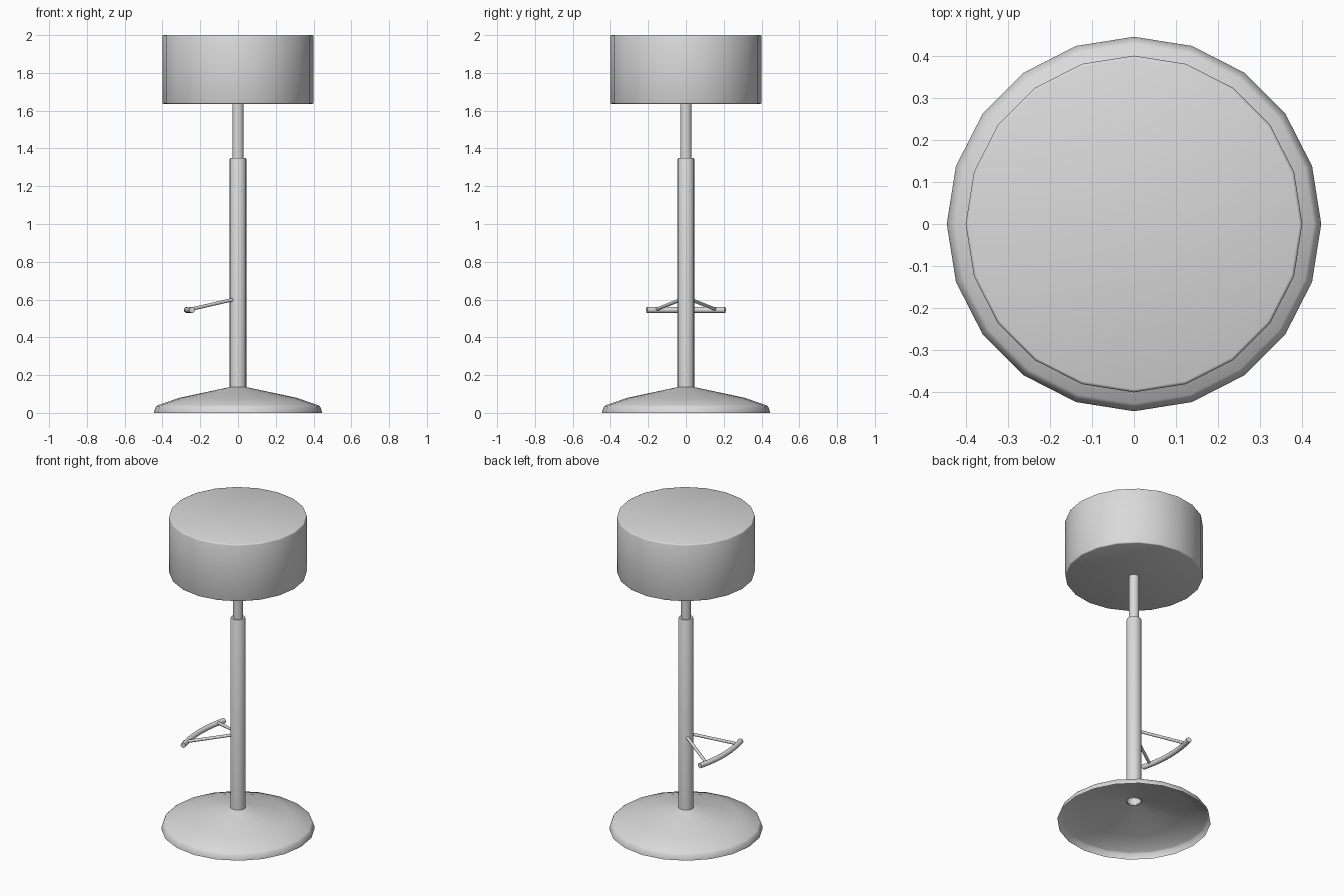
import bpy
import math
from mathutils import Vector

cube = bpy.data.objects.get("Cube")
if cube:
    bpy.data.objects.remove(cube, do_unlink=True)

grey = bpy.data.materials.new("light_grey")
grey.use_nodes = True
grey.diffuse_color = (0.7, 0.7, 0.7, 1)
grey.node_tree.nodes["Principled BSDF"].inputs["Base Color"].default_value = (0.7, 0.7, 0.7, 1)


def make_object(name, verts, faces, angle=40):
    mesh = bpy.data.meshes.new(name)
    mesh.from_pydata(verts, [], faces)
    mesh.materials.append(grey)
    obj = bpy.data.objects.new(name, mesh)
    bpy.context.collection.objects.link(obj)
    bpy.ops.object.select_all(action="DESELECT")
    obj.select_set(True)
    bpy.context.view_layer.objects.active = obj
    bpy.ops.object.shade_smooth_by_angle(angle=math.radians(angle))
    return obj


def skin(rings, sides, cap_start, cap_end):
    """Join equal rings of points into a surface."""
    verts = [p for ring in rings for p in ring]
    faces = []
    for r in range(len(rings) - 1):
        a, b = r * sides, (r + 1) * sides
        for i in range(sides):
            j = (i + 1) % sides
            faces.append((a + i, a + j, b + j, b + i))
    if cap_start:
        faces.append(tuple(reversed(range(sides))))
    if cap_end:
        faces.append(tuple(range(len(verts) - sides, len(verts))))
    return verts, faces


def lathe(name, profile, sides=20, cap_start=False, cap_end=False, angle=40):
    """Turn a bottom-to-top (radius, height) profile around z."""
    steps = [i * math.tau / sides for i in range(sides)]
    rings = [[(r * math.cos(a), r * math.sin(a), z) for a in steps] for r, z in profile]
    return make_object(name, *skin(rings, sides, cap_start, cap_end), angle)


def rod(name, path, radius, sides=12):
    """Sweep a round section along a path and close its ends."""
    path = [Vector(p) for p in path]
    rings = []
    for k, p in enumerate(path):
        along = (path[min(k + 1, len(path) - 1)] - path[max(k - 1, 0)]).normalized()
        u = along.cross(Vector((0, 0, 1))).normalized()
        v = along.cross(u)
        rings.append([p + radius * (math.cos(a) * u + math.sin(a) * v)
                      for a in (i * math.tau / sides for i in range(sides))])
    return make_object(name, *skin(rings, sides, True, True))


# Hollow dished base, open underneath
lathe("base", [(0.445, 0), (0.443, 0.012), (0.435, 0.033), (0.427, 0.04),
               (0.31, 0.08), (0.042, 0.137)], angle=60)

# Outer column, with a rounded lip closing onto the piston
lathe("column", [(0.044, 0.13), (0.044, 1.343), (0.041, 1.35), (0.029, 1.35)], angle=50)

# Gas lift piston
lathe("piston", [(0.03, 1.3), (0.03, 1.64)])

# Thick round seat with softened rims
lathe("seat", [(0.393, 1.636), (0.398, 1.638), (0.4, 1.643),
               (0.4, 1.993), (0.398, 1.998), (0.393, 2.0)],
      cap_start=True, cap_end=True, angle=60)

# Bowed footrest bar
half, bow = 0.207, 0.028
bar_path = []
for i in range(13):
    t = i / 6 - 1
    bar_path.append((-0.271 + bow * t * t, half * t, 0.545))
rod("footrest_bar", bar_path, 0.016)

# Two arms spreading from the column to the bar
for side, label in ((-1, "front"), (1, "back")):
    rod("footrest_arm_" + label,
        [(-0.025, side * 0.025, 0.6), (-0.257, side * 0.16, 0.547)], 0.009)
